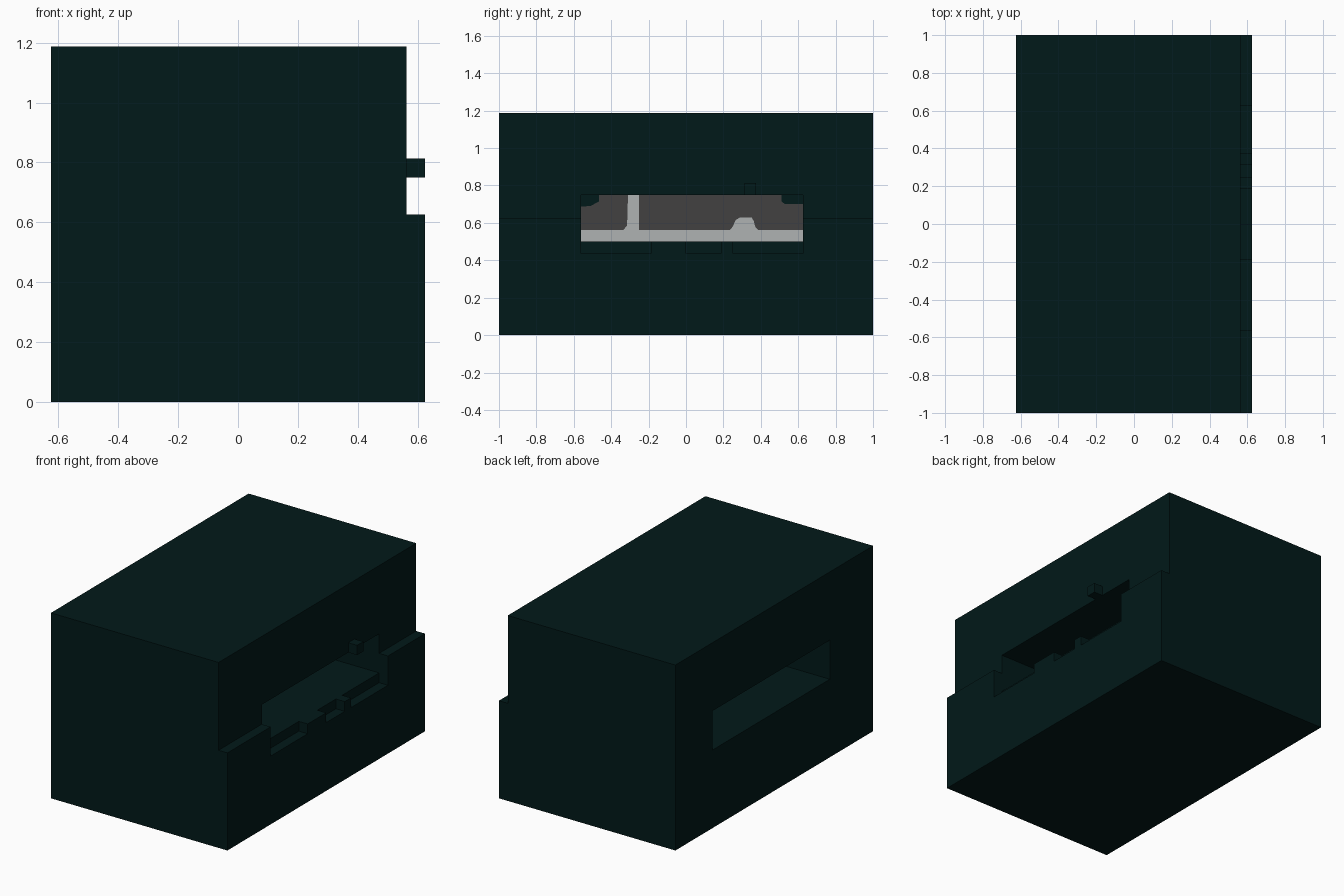
import bpy, bmesh

if "Cube" in bpy.data.objects:
    bpy.data.objects.remove(bpy.data.objects["Cube"])

U = 0.0625  # the model sits on a regular grid of this size
PANEL_X = 3 * U  # depth position of the painted panel inside the slot


def material(name, rgb):
    m = bpy.data.materials.new(name)
    m.diffuse_color = (*rgb, 1)
    m.use_nodes = True
    m.node_tree.nodes["Principled BSDF"].inputs["Base Color"].default_value = m.diffuse_color
    return m


GREEN = material("dark_green", (0.0004, 0.0098, 0.0098))
LIGHT = material("light_grey", (0.43, 0.45, 0.445))
DARK = material("dark_grey", (0.055, 0.053, 0.053))


def prism(name, outline, x0, x1, mat):
    """Extrude a (y, z) outline along x."""
    bm = bmesh.new()
    face = bm.faces.new([bm.verts.new((x0, y, z)) for y, z in outline])
    ext = bmesh.ops.extrude_face_region(bm, geom=[face])
    verts = [v for v in ext["geom"] if isinstance(v, bmesh.types.BMVert)]
    bmesh.ops.translate(bm, verts=verts, vec=(x1 - x0, 0, 0))
    bmesh.ops.recalc_face_normals(bm, faces=bm.faces)
    me = bpy.data.meshes.new(name)
    bm.to_mesh(me)
    bm.free()
    me.materials.append(mat)
    ob = bpy.data.objects.new(name, me)
    bpy.context.collection.objects.link(ob)
    return ob


def box(name, x, y, z, mat=GREEN):
    return prism(name, [(y[0], z[0]), (y[1], z[0]), (y[1], z[1]), (y[0], z[1])],
                 x[0], x[1], mat)


def plate(name, outline, mat, half=0.004):
    """Thin two-sided plate at the panel position."""
    return prism(name, outline, PANEL_X - half, PANEL_X + half, mat)


def cut(target, x, y, z):
    """Subtract a box from the target, then discard the cutter."""
    cutter = box("cutter", x, y, z)
    cutter.hide_render = True
    mod = target.modifiers.new("cut", 'BOOLEAN')
    mod.operation = 'DIFFERENCE'
    mod.solver = 'EXACT'
    mod.object = cutter
    bpy.context.view_layer.objects.active = target
    bpy.ops.object.modifier_apply(modifier=mod.name)
    bpy.data.objects.remove(cutter)


# main block with stepped right side, slot through it and notches under the slot
body = box("block_body", (-10 * U, 10 * U), (-1, 1), (0, 19 * U))
cut(body, (9 * U, 0.8), (-1.1, 1.1), (10 * U, 1.4))
cut(body, (-0.8, 0.8), (-9 * U, 10 * U), (8 * U, 12 * U))
for a, b in ((-9, -3), (0, 3), (4, 10)):
    cut(body, (9 * U, 0.8), (a * U, b * U), (7 * U, 9 * U))

# small peg above the slot
box("peg", (9 * U, 10 * U), (5 * U, 6 * U), (12 * U, 13 * U))

# painted panel across the slot
plate("slot_panel", [(-.5625, .5), (.625, .5), (.625, .75), (-.5625, .75)], DARK, 0.002)
plate("panel_light_shape", [
    (-.5625, .5), (.625, .5), (.625, .5625), (.385, .5625), (.37, .58),
    (.362, .61), (.35, .63), (.29, .63), (.265, .615), (.25, .58),
    (.235, .5625), (-.25, .5625), (-.25, .75), (-.31, .75), (-.315, .585),
    (-.335, .5625), (-.5625, .5625)], LIGHT)
plate("panel_corner_front", [
    (-.5625, .75), (-.465, .75), (-.465, .715), (-.51, .69), (-.5625, .6875)], GREEN)
plate("panel_corner_back", [
    (.51, .75), (.51, .715), (.53, .70), (.625, .70), (.625, .75)], GREEN)
